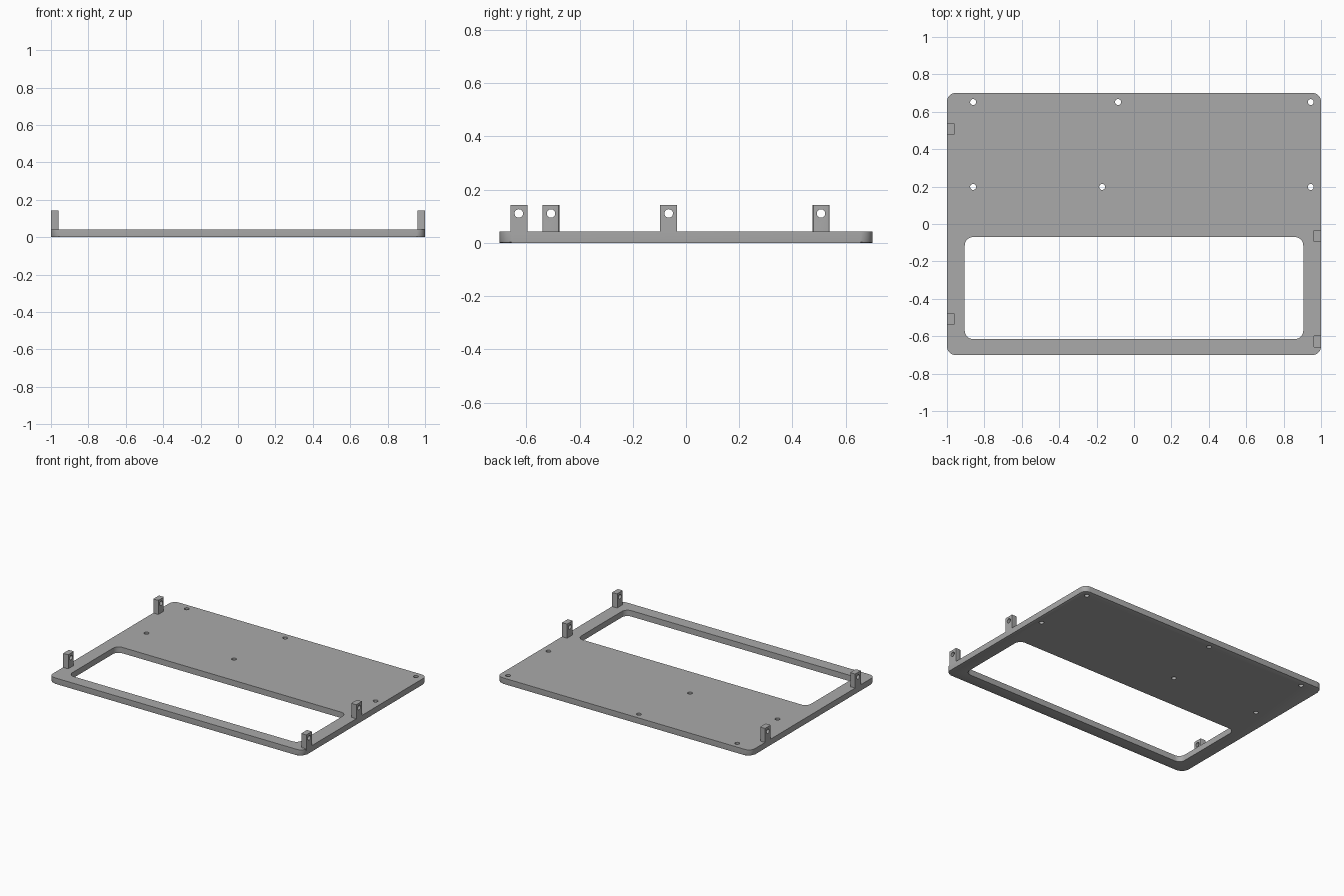
import bpy, bmesh
from math import sin, cos, pi, tau
from mathutils import Matrix

if "Cube" in bpy.data.objects:
    bpy.data.objects.remove(bpy.data.objects["Cube"], do_unlink=True)

grey = bpy.data.materials.new("light grey")
grey.use_nodes = True
grey.diffuse_color = (0.4, 0.4, 0.4, 1)
grey.node_tree.nodes["Principled BSDF"].inputs["Base Color"].default_value = (0.4, 0.4, 0.4, 1)

PLATE_H, LUG_TOP, LUG_D, LUG_W, HOLE_R = 0.042, 0.142, 0.04, 0.064, 0.016


def rounded_rect(x0, x1, y0, y1, r, steps=8):
    """Counter-clockwise outline with rounded corners."""
    pts = []
    centres = [(x1 - r, y1 - r), (x0 + r, y1 - r), (x0 + r, y0 + r), (x1 - r, y0 + r)]
    for q, (cx, cy) in enumerate(centres):
        for i in range(steps + 1):
            a = (q + i / steps) * pi / 2
            pts.append((cx + r * cos(a), cy + r * sin(a)))
    return pts


def circle(x, y, r, n=24):
    return [(x + r * cos(tau * i / n), y + r * sin(tau * i / n)) for i in range(n)]


def add_prism(bm, outline, z0, z1, matrix=Matrix()):
    """Extrude a flat outline from z0 to z1 and return the bottom edges."""
    low = [bm.verts.new(matrix @ Matrix.Translation((x, y, z0)).translation) for x, y in outline]
    high = [bm.verts.new(matrix @ Matrix.Translation((x, y, z1)).translation) for x, y in outline]
    bottom = bm.faces.new(low[::-1])
    bm.faces.new(high)
    n = len(low)
    for i in range(n):
        j = (i + 1) % n
        bm.faces.new((low[i], low[j], high[j], high[i]))
    return list(bottom.edges)


def to_object(name, bm):
    bmesh.ops.recalc_face_normals(bm, faces=bm.faces[:])
    mesh = bpy.data.meshes.new(name)
    bm.to_mesh(mesh)
    bm.free()
    mesh.materials.append(grey)
    obj = bpy.data.objects.new(name, mesh)
    bpy.context.collection.objects.link(obj)
    return obj


def cut(obj, cutter):
    """Apply a boolean cut, remove the cutter and smooth the curves."""
    mod = obj.modifiers.new("cut", "BOOLEAN")
    mod.operation, mod.solver, mod.object = "DIFFERENCE", "EXACT", cutter
    bpy.ops.object.select_all(action="DESELECT")
    bpy.context.view_layer.objects.active = obj
    obj.select_set(True)
    bpy.ops.object.modifier_apply(modifier=mod.name)
    bpy.data.objects.remove(cutter, do_unlink=True)
    bpy.ops.object.shade_smooth_by_angle(angle=pi / 6)


# Base plate with a softened lower rim
bm = bmesh.new()
rim = add_prism(bm, rounded_rect(-1, 1, -0.7, 0.7, 0.045), 0, PLATE_H)
bmesh.ops.bevel(bm, geom=rim, offset=0.006, segments=2, profile=0.5, affect="EDGES")
plate = to_object("base_plate", bm)

# Window opening and screw holes
bm = bmesh.new()
add_prism(bm, rounded_rect(-0.905, 0.905, -0.615, -0.07, 0.045), -0.1, 0.1)
for y, middle in ((0.652, -0.085), (0.198, -0.17)):
    for x in (-0.86, middle, 0.945):
        add_prism(bm, circle(x, y, HOLE_R), -0.1, 0.1)
cut(plate, to_object("plate_cutter", bm))

# Upright lugs along the sides, each with a crosswise hole
sideways = Matrix(((0, 0, 1, 0), (1, 0, 0, 0), (0, 1, 0, 0), (0, 0, 0, 1)))
lugs = (("right_back_lug", -1, 0.507), ("right_front_lug", -1, -0.507),
        ("left_back_lug", 1, -0.065), ("left_front_lug", 1, -0.628))
for name, side, y in lugs:
    x0, x1 = sorted((side, side * (1 - LUG_D)))
    bm = bmesh.new()
    w = LUG_W / 2
    add_prism(bm, [(x0, y - w), (x1, y - w), (x1, y + w), (x0, y + w)], PLATE_H - 0.01, LUG_TOP)
    inner = [e for e in bm.edges if all(abs(v.co.x) < 0.99 for v in e.verts)
             and abs(e.verts[0].co.z - e.verts[1].co.z) > 0.01]
    bmesh.ops.bevel(bm, geom=inner, offset=0.006, segments=3, profile=0.5, affect="EDGES")
    lug = to_object(name, bm)
    bm = bmesh.new()
    add_prism(bm, circle(y, 0.11, HOLE_R), side - 0.1, side + 0.1, sideways)
    cut(lug, to_object("lug_cutter", bm))
